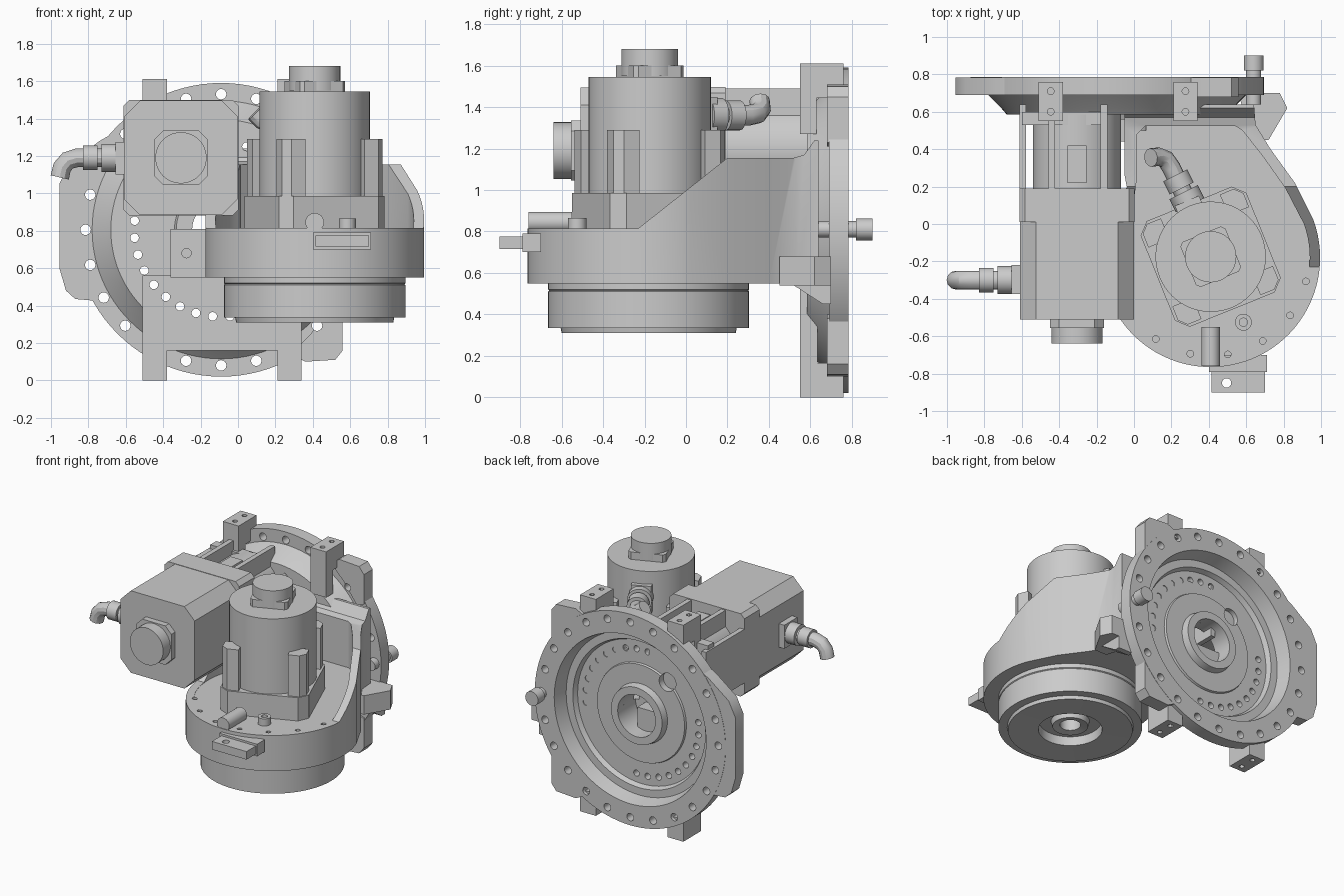
import bpy, bmesh
from math import sin, cos, pi, radians
from mathutils import Vector, Matrix

if "Cube" in bpy.data.objects:
    bpy.data.objects.remove(bpy.data.objects["Cube"])

CX, CZ = -0.09, 0.805      # flange axis (along y)
DX, DY = 0.41, -0.18       # turret axis (along z)
MX, MZ = -0.305, 1.19      # horizontal motor axis


def finish(name, bm):
    bmesh.ops.recalc_face_normals(bm, faces=bm.faces)
    me = bpy.data.meshes.new(name)
    bm.to_mesh(me)
    bm.free()
    ob = bpy.data.objects.new(name, me)
    bpy.context.collection.objects.link(ob)
    return ob


def prism(name, pts, lo, hi, axis='z'):
    """Extrude a 2D outline along an axis."""
    put = {'z': lambda a, b, h: (a, b, h), 'y': lambda a, b, h: (a, h, b),
           'x': lambda a, b, h: (h, a, b)}[axis]
    bm = bmesh.new()
    v = [[bm.verts.new(put(a, b, h)) for a, b in pts] for h in (lo, hi)]
    n = len(pts)
    bm.faces.new(v[0])
    bm.faces.new(v[1])
    for i in range(n):
        j = (i + 1) % n
        bm.faces.new((v[0][i], v[0][j], v[1][j], v[1][i]))
    return finish(name, bm)


def box(name, x, y, z):
    return prism(name, [(x[0], y[0]), (x[1], y[0]), (x[1], y[1]), (x[0], y[1])], *z)


def cyls(name, items, seg=32):
    """One mesh of cylinders, each (start, end, radius)."""
    bm = bmesh.new()
    for p, q, r in items:
        p, q = Vector(p), Vector(q)
        rot = (q - p).to_track_quat('Z', 'Y').to_matrix().to_4x4()
        bmesh.ops.create_cone(bm, cap_ends=True, segments=seg, radius1=r, radius2=r,
                              depth=(q - p).length, matrix=Matrix.Translation((p + q) / 2) @ rot)
    return finish(name, bm)


def lathe(name, prof, c, axis, seg=96):
    """Revolve a closed (radius, height) section."""
    bm = bmesh.new()
    rings = []
    for k in range(seg):
        a = 2 * pi * k / seg
        rings.append([bm.verts.new((c[0] + r * cos(a), c[1] + r * sin(a), h) if axis == 'z'
                                   else (c[0] + r * cos(a), h, c[1] + r * sin(a))) for r, h in prof])
    n = len(prof)
    for k in range(seg):
        A, B = rings[k], rings[(k + 1) % seg]
        for i in range(n):
            j = (i + 1) % n
            bm.faces.new((A[i], A[j], B[j], B[i]))
    return finish(name, bm)


def boolean(ob, cutter, op='DIFFERENCE', keep=False):
    m = ob.modifiers.new('cut', 'BOOLEAN')
    m.operation, m.object, m.solver = op, cutter, 'EXACT'
    dg = bpy.context.evaluated_depsgraph_get()
    me = bpy.data.meshes.new_from_object(ob.evaluated_get(dg))
    ob.modifiers.clear()
    ob.data = me
    if not keep:
        bpy.data.objects.remove(cutter)


def chamfered(c, h, k):
    pts = []
    for sx, sy in ((1, 1), (-1, 1), (-1, -1), (1, -1)):
        a, b = (sx * h, sy * (h - k)), (sx * (h - k), sy * h)
        pts += [a, b] if sx * sy > 0 else [b, a]
    return [(c[0] + x, c[1] + y) for x, y in pts]


def turn(pts, c, deg):
    s, k = sin(radians(deg)), cos(radians(deg))
    return [(c[0] + (x - c[0]) * k - (y - c[1]) * s, c[1] + (x - c[0]) * s + (y - c[1]) * k) for x, y in pts]


def pipe(name, pts, r):
    cu = bpy.data.curves.new(name, 'CURVE')
    cu.dimensions, cu.bevel_depth, cu.use_fill_caps, cu.bevel_resolution = '3D', r, True, 4
    sp = cu.splines.new('POLY')
    sp.points.add(len(pts) - 1)
    for p, q in zip(sp.points, pts):
        p.co = (*q, 1)
    tmp = bpy.data.objects.new(name, cu)
    bpy.context.collection.objects.link(tmp)
    me = bpy.data.meshes.new_from_object(tmp.evaluated_get(bpy.context.evaluated_depsgraph_get()))
    bpy.data.objects.remove(tmp)
    bpy.context.collection.objects.link(bpy.data.objects.new(name, me))


# Large rear flange with recessed bowl, plus its ears
flange = lathe('rear_flange', [
    (.155, .56), (.155, .71), (.21, .71), (.22, .66), (.36, .66), (.365, .645), (.53, .645),
    (.545, .68), (.60, .68), (.625, .785), (.785, .785), (.785, .69), (.69, .69), (.62, .62),
    (.59, .585), (.25, .585), (.24, .56)], (CX, CZ), 'y')
left_ear = prism('left_ear', [(-.60, 1.36), (-.74, 1.28), (-.9, 1.16), (-.955, 1.05), (-.955, .6),
    (-.92, .48), (-.87, .435), (-.70, .42), (-.76, .55), (-.80, .7), (-.80, .95), (-.74, 1.12)], .69, .783, 'y')
ear = [(.28, .14), (.36, .10), (.52, .11), (.56, .16), (.56, .38), (.5, .4), (.39, .25)]
low_ear = prism('lower_right_ear', ear, .68, .783, 'y')
top_ear = prism('upper_right_ear', [(x, 2 * CZ - z) for x, z in ear], .68, .783, 'y')
plate = box('base_plate', (-.51, .34), (.55, .635), (.16, .56))

# Bolt holes
ring = []
for k in range(24):
    if k:
        a = radians(15 * k)
        ring.append(((CX + .725 * cos(a), .5, CZ + .725 * sin(a)), (CX + .725 * cos(a), .9, CZ + .725 * sin(a)), .028))
for deg in [174 + 11.3 * i for i in range(10)] + [-6 + 11.3 * i for i in range(10)]:
    x, z = CX + .465 * cos(radians(deg)), CZ + .465 * sin(radians(deg))
    ring.append(((x, .5, z), (x, .9, z), .023))
ring.append(((MX, .61, MZ - .1), (MX, .9, MZ - .1), .065))
holes = cyls('bolt_hole_cutter', ring, 16)
for ob in (flange, left_ear, low_ear, top_ear, plate):
    boolean(ob, holes, keep=True)
bpy.data.objects.remove(holes)

# Mounting lugs, top and bottom
for i, x0 in enumerate((-.51, .21)):
    for s in (0, 1):
        f = (lambda z: 2 * CZ - z) if s else (lambda z: z)
        lug = box(f'mounting_lug_{i}{s}', (x0, x0 + .13), (.55, .76), sorted((f(0), f(.165))))
        boolean(lug, cyls('c', [((x0 + .065, y, f(-.02)), (x0 + .065, y, f(.05)), .018) for y in (.6, .71)], 12))
        box(f'lug_rib_{i}{s}', (x0, x0 + .13), (.55, .63), sorted((f(.16), f(.34))))
pad = box('side_pad', (-.36, -.02), (.44, .6), (.55, .81))
boolean(pad, cyls('c', [((-.275, .4, .68), (-.275, .5, .68), .025)], 16))


# Main casting: turret outline, side profile, hollow pocket
def outline(r, tail):
    arc = [(DX + r * cos(radians(d)), DY + r * sin(radians(d))) for d in range(140, 383, 4)]
    return arc + tail


cast = prism('main_casting', outline(.585, [(.86, .22), (.73, .40), (.65, .53), (.64, .66),
                                           (-.05, .66), (-.05, .26)]), .5, 1.3)
side = [(-.9, .55), (-.9, .795), (-.885, .815), (-.23, .815), (.2, 1.155), (.52, 1.155), (.57, 1.17),
        (.62, 1.24), (.64, 1.24), (.64, .55)]
boolean(cast, prism('c', side, -1, 1.5, 'x'), 'INTERSECT')
boolean(cast, prism('c', outline(.53, [(.81, .19), (.69, .36), (.58, .50), (.54, .525), (.06, .525), (.015, .48),
                                      (.015, .24)]), .812, 1.5))
bolts = []
for d in range(-146, 0, 22):
    x, y = DX + .525 * cos(radians(d)), DY + .525 * sin(radians(d))
    bolts.append(((x, y, .75), (x, y, .9), .018))
boolean(cast, cyls('c', bolts, 12))
boolean(cast, cyls('c', [((CX, .5, CZ), (CX, .8, CZ), .155)], 48))
prism('under_lug', [(.56, .70), (.62, .45), (.72, .45), (.82, .62), (.78, .70)], .54, .68)
prism('under_lug_web', [(.45, .55), (.52, .54), (.66, .45), (.70, .45), (.70, .68), (.45, .68)], .60, .72, 'x')

# Turret drum below the casting
lathe('turret_drum', [(.07, .56), (.07, .35), (.12, .34), (.13, .38), (.21, .38), (.215, .315),
                      (.42, .31), (.425, .335), (.485, .335), (.485, .51), (.48, .515), (.485, .52), (.485, .56)], (DX, DY), 'z')

# Vertical motor
mc = (DX, -.175)
prism('upright_motor_flange', turn(chamfered(mc, .305, .06), mc, 22), .81, .985)
cyls('upright_motor_body', [((*mc, .95), (*mc, 1.545), .295)], 64)
for k in range(4):
    lug = turn([(mc[0] + .17, mc[1] + .17), (mc[0] + .29, mc[1] + .17), (mc[0] + .29, mc[1] + .25),
                (mc[0] + .25, mc[1] + .29), (mc[0] + .17, mc[1] + .29)], mc, 22 + 90 * k)
    prism(f'upright_motor_corner_{k}', lug, .9, 1.29)
prism('upright_motor_cap_base', turn(chamfered(mc, .13, .02), mc, 22), 1.53, 1.6)
cyls('upright_motor_cap', [((*mc, 1.55), (*mc, 1.68), .137)], 48)
pipe('upright_motor_cable', [(.31, .07, 1.36), (.2, .3, 1.36), (.17, .345, 1.37), (.13, .36, 1.39), (.09, .355, 1.43)], .05)
cyls('upright_motor_connector', [((.3, .1, 1.36), (.265, .17, 1.36), .085), ((.255, .19, 1.36), (.22, .26, 1.36), .072)])
prism('upright_connector_base', turn([(.34, .0), (.48, .0), (.48, .15), (.34, .15)], mc, 23), 1.25, 1.45)

# Horizontal motor and its adapter
mm = (MX, MZ)
prism('side_motor_body', chamfered(mm, .305, .085), -.51, .02, 'y')
prism('side_motor_flange', chamfered(mm, .308, .03), .01, .19, 'y')
prism('side_motor_cap_base', chamfered(mm, .145, .05), -.555, -.5, 'y')
cyls('side_motor_cap', [((MX, -.52, MZ), (MX, -.64, MZ), .137)], 48)
cyls('side_motor_adapter', [((MX, .17, MZ), (MX, .585, MZ), .235)], 64)
for i, (x, h) in enumerate(((-.595, .2), (-.44, .3), (-.16, .3))):
    box(f'adapter_rib_{i}', (x - .018, x + .018), (.18, .64), (MZ - h, MZ + h))
box('adapter_rear_web', (-.6, -.15), (.53, .6), (.95, 1.42))
box('adapter_terminal', (-.355, -.255), (.22, .42), (1.35, 1.44))
box('side_connector_base', (-.655, -.6), (-.375, -.22), (1.1, 1.275))
cyls('side_motor_connector', [((-.65, -.3, MZ), (-.73, -.3, MZ), .075), ((-.75, -.3, MZ), (-.83, -.3, MZ), .066)])
pipe('side_motor_cable', [(-.65, -.3, 1.19), (-.86, -.3, 1.19), (-.91, -.3, 1.175), (-.94, -.3, 1.14), (-.953, -.3, 1.085)], .05)

# Small fittings on the turret and flange
cyls('front_plug', [((.41, -.76, .845), (.41, -.55, .845), .05)], 24)
tab = box('front_bracket', (.415, .70), (-.9, -.7), (.715, .775))
boolean(tab, cyls('c', [((.495, -.85, .6), (.495, -.85, .9), .025), ((.65, -.77, .6), (.65, -.77, .9), .022)], 16))
box('front_bracket_lip', (.40, .71), (-.79, -.7), (.70, .79))
lathe('lift_eye', [(.022, .81), (.022, .865), (.045, .865), (.045, .81)], (.585, -.525), 'z', 24)
cyls('rear_fitting', [((.64, .64, .81), (.64, .83, .81), .04), ((.64, .82, .81), (.64, .9, .81), .053)], 24)

# Smooth shading on curved faces only
meshes = [o for o in bpy.context.scene.objects if o.type == 'MESH']
for o in meshes:
    o.select_set(True)
bpy.context.view_layer.objects.active = meshes[0]
bpy.ops.object.shade_smooth_by_angle(angle=radians(30))
